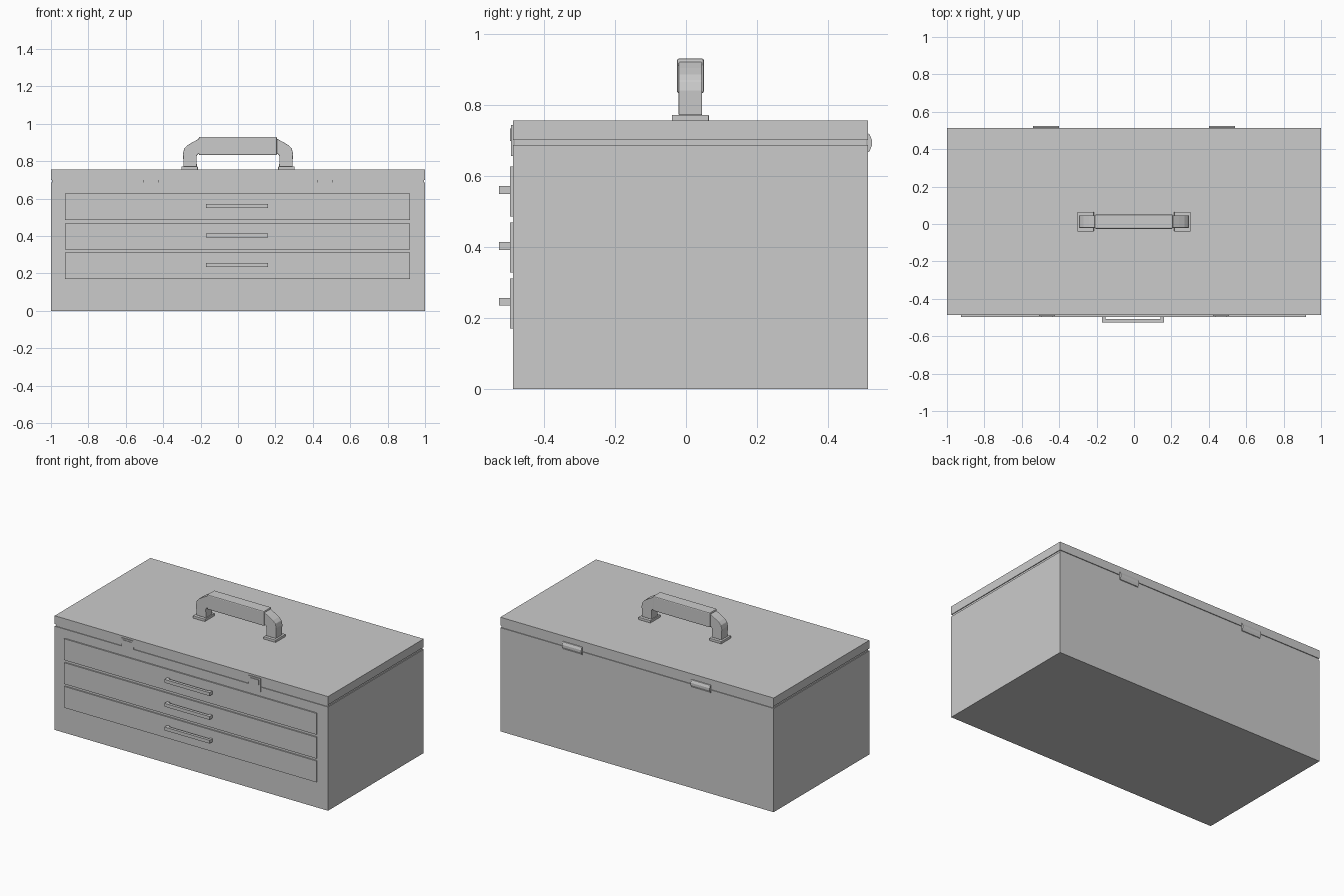
import bpy, bmesh

old = bpy.data.objects.get("Cube")
if old:
    bpy.data.objects.remove(old, do_unlink=True)

grey = bpy.data.materials.new("metal_grey")
grey.use_nodes = True
COLOUR = (0.6, 0.6, 0.6, 1)
grey.diffuse_color = COLOUR
grey.node_tree.nodes["Principled BSDF"].inputs["Base Color"].default_value = COLOUR

CY = 0.0125  # depth centre of the case
FRONT, BACK = CY - 0.5, CY + 0.5


def finish(name, bm, bevel=0):
    bmesh.ops.recalc_face_normals(bm, faces=bm.faces)
    mesh = bpy.data.meshes.new(name)
    bm.to_mesh(mesh)
    bm.free()
    mesh.materials.append(grey)
    obj = bpy.data.objects.new(name, mesh)
    bpy.context.collection.objects.link(obj)
    if bevel:
        mod = obj.modifiers.new("edge_bevel", 'BEVEL')
        mod.width = bevel
        mod.segments = 2
    return obj


def box(name, x, y, z, bevel=0):
    """Box from (low, high) ranges on each axis."""
    bm = bmesh.new()
    bmesh.ops.create_cube(bm, size=1)
    for v in bm.verts:
        v.co = [(r[0] + r[1]) / 2 + c * (r[1] - r[0]) for r, c in zip((x, y, z), v.co)]
    return finish(name, bm, bevel)


def prism(name, outline, to_3d, depth, bevel=0):
    """Extrude a 2D outline between two depths."""
    bm = bmesh.new()
    ends = [[bm.verts.new(to_3d(a, b, d)) for a, b in outline] for d in depth]
    bm.faces.new(ends[0])
    bm.faces.new(ends[1])
    for i in range(len(outline)):
        j = (i + 1) % len(outline)
        bm.faces.new((ends[0][i], ends[0][j], ends[1][j], ends[1][i]))
    return finish(name, bm, bevel)


# Case: body, recessed seam and lid
box("body", (-1, 1), (FRONT, BACK), (0, 0.686))
box("seam", (-0.995, 0.995), (FRONT + 0.005, BACK - 0.005), (0.68, 0.705))
box("lid", (-1, 1), (FRONT, BACK), (0.7, 0.755))

# Drawers with bracket pulls
pull = [(-0.17, -0.494), (-0.17, -0.526), (0.16, -0.526), (0.16, -0.494),
        (0.142, -0.494), (0.142, -0.507), (-0.152, -0.507), (-0.152, -0.494)]
for n, z in enumerate((0.17, 0.327, 0.485)):
    box(f"drawer_front_{n}", (-0.925, 0.92), (-0.496, FRONT + 0.002), (z, z + 0.141))
    prism(f"drawer_pull_{n}", pull, lambda a, b, d: (a, b, d), (z + 0.064, z + 0.086))

for side, s in (("right", -1), ("left", 1)):
    # Front latches: backing plate with a raised tab
    x = 0.465 * s
    box(f"latch_plate_{side}", (x - 0.043, x + 0.043), (-0.492, FRONT + 0.002), (0.655, 0.743))
    box(f"latch_tab_{side}", (x - 0.032, x + 0.032), (-0.496, -0.49), (0.698, 0.733))

    # Rear hinges with a rounded barrel
    barrel = [(BACK - 0.002, 0.665), (BACK + 0.004, 0.668), (BACK + 0.011, 0.685),
              (BACK + 0.011, 0.7), (BACK + 0.004, 0.717), (BACK - 0.002, 0.72)]
    prism(f"hinge_{side}", barrel, lambda a, b, d: (d, a, b),
          (0.47 * s - 0.07, 0.47 * s + 0.07))

    # Carry handle feet and curved legs
    foot = sorted((0.215 * s, 0.303 * s))
    box(f"handle_foot_{side}", foot, (CY - 0.052, CY + 0.052), (0.754, 0.771), 0.002)
    leg = [(0.22, 0.77), (0.291, 0.77), (0.294, 0.84), (0.288, 0.867), (0.27, 0.885),
           (0.24, 0.903), (0.2, 0.924), (0.2, 0.84), (0.215, 0.838), (0.222, 0.825)]
    prism(f"handle_leg_{side}", leg, lambda a, b, d: (a * s, d, b),
          (CY - 0.033, CY + 0.033), 0.003)

# Grip with softened edges
box("handle_grip", (-0.21, 0.208), (CY - 0.038, CY + 0.038), (0.832, 0.93), 0.006)
